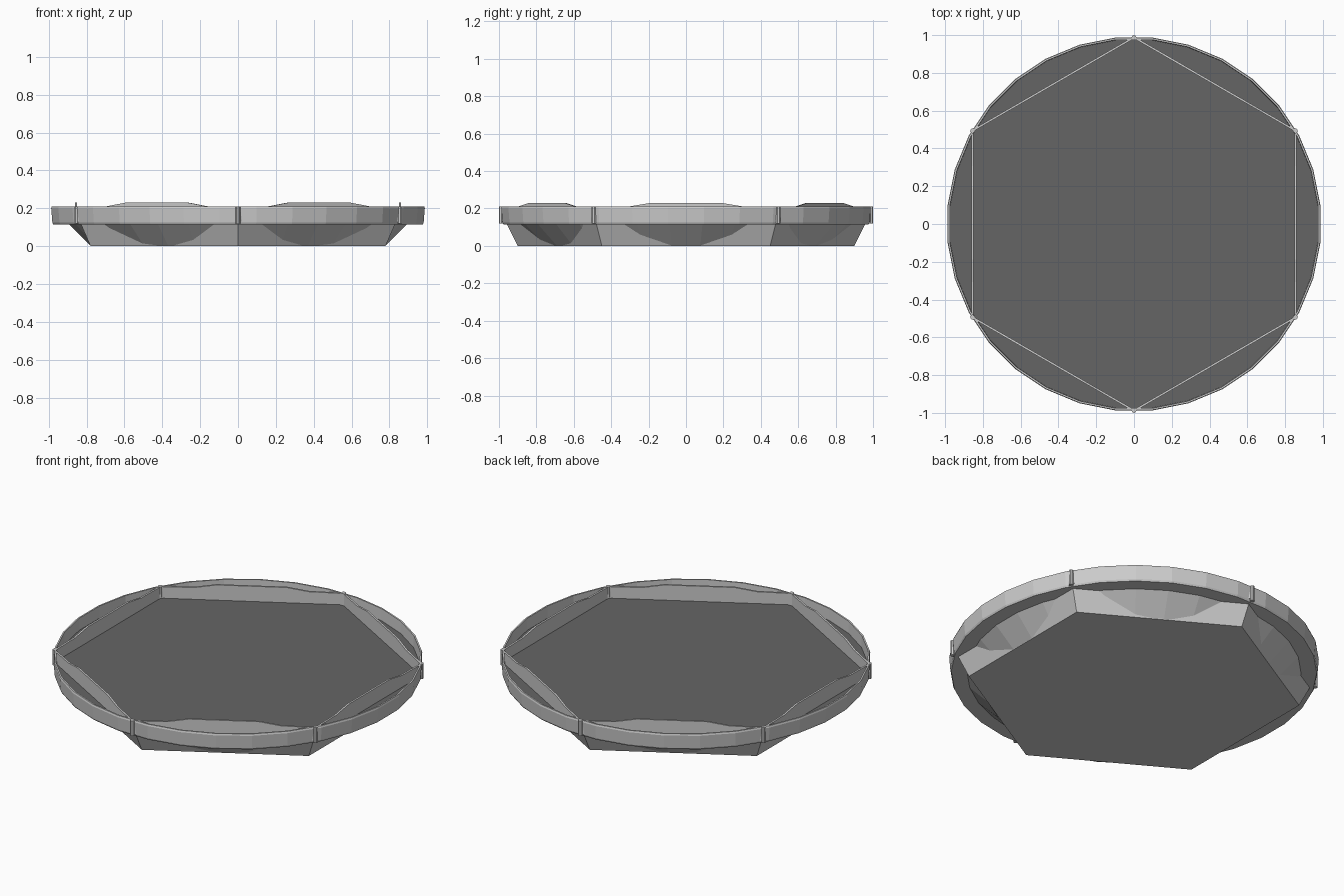
import bpy, bmesh
from math import cos, sin, pi, radians

if "Cube" in bpy.data.objects:
    bpy.data.objects.remove(bpy.data.objects["Cube"])

CORNERS = [radians(30 + 60 * i) for i in range(6)]
STEP = 2 * pi / 32
ROUND = [STEP * (i + 0.5) for i in range(32)]
FLOOR = 0.14


def loft(name, rings, thick=0.0, cap=False, smooth=False):
    """Join closed rings of points into a shell."""
    bm = bmesh.new()
    rows = [[bm.verts.new(p) for p in ring] for ring in rings]
    n = len(rows[0])
    for low, high in zip(rows, rows[1:]):
        for i in range(n):
            j = (i + 1) % n
            bm.faces.new((low[i], low[j], high[j], high[i]))
    if cap:
        bm.faces.new(rows[0][::-1])
    for f in bm.faces:
        f.smooth = smooth
    me = bpy.data.meshes.new(name)
    bm.to_mesh(me)
    bm.free()
    ob = bpy.data.objects.new(name, me)
    bpy.context.collection.objects.link(ob)
    if thick:
        mod = ob.modifiers.new("thickness", 'SOLIDIFY')
        mod.thickness = thick
        mod.offset = -1
        mod.use_even_offset = True
    return ob


def ring(angles, r, z):
    return [(r * cos(a), r * sin(a), z) for a in angles]


# Hexagonal divider wall, raised along the middle of each side
stops = [(0.0, 0.207), (0.19, 0.21), (0.31, 0.23), (0.69, 0.23), (0.81, 0.21)]
foot, top_edge = [], []
for a in CORNERS:
    b = a + pi / 3
    for t, top in stops:
        x = 0.994 * (cos(a) * (1 - t) + cos(b) * t)
        y = 0.994 * (sin(a) * (1 - t) + sin(b) * t)
        foot.append((x, y, FLOOR - 0.01))
        top_edge.append((x, y, top))
loft("hexagonal_divider", [foot, top_edge], 0.011)

# Lower body: a sloping hexagon, with a round cone bulging through each side
loft("hexagonal_base", [ring(CORNERS, 0.90, 0), ring(CORNERS, 0.958, 0.115)], cap=True)
loft("round_base", [ring(ROUND, 0.785, 0.003), ring(ROUND, 0.897, 0.115)])

# Round rim: flat underside from the body outward, then an upright band
loft("round_rim", [ring(ROUND, r, z) for r, z in
                   ((0.86, 0.115), (0.981, 0.115), (0.986, 0.125), (0.992, 0.20),
                    (0.989, 0.21), (0.980, 0.21), (0.978, FLOOR))])

# Dark tray floor
floor = loft("tray_floor", [ring(ROUND, 0.979, FLOOR)], cap=True)
floor.data.flip_normals()
dark = bpy.data.materials.new("dark_floor")
dark.diffuse_color = (0.13, 0.13, 0.13, 1)
dark.use_nodes = True
dark.node_tree.nodes["Principled BSDF"].inputs["Base Color"].default_value = dark.diffuse_color
floor.data.materials.append(dark)

# Small posts where the divider corners meet the rim
for i, a in enumerate(CORNERS):
    bpy.ops.mesh.primitive_cylinder_add(vertices=8, radius=0.013, depth=0.09,
                                        location=(0.987 * cos(a), 0.987 * sin(a), 0.165),
                                        rotation=(0, 0, a))
    bpy.context.object.name = f"corner_post_{i + 1}"
